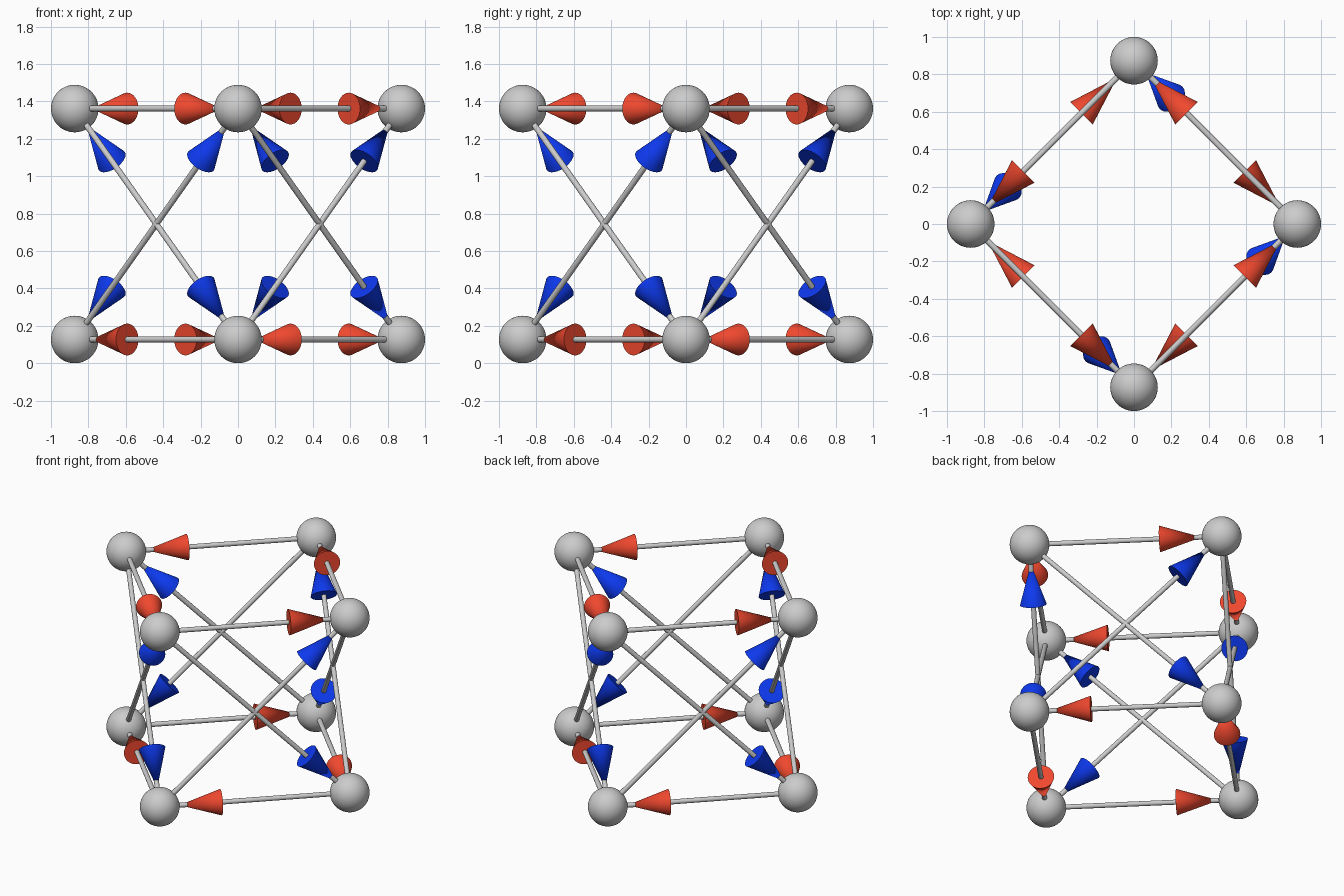
import bpy
from math import radians
from mathutils import Vector

if "Cube" in bpy.data.objects:
    bpy.data.objects.remove(bpy.data.objects["Cube"])

R = 0.127            # ball radius
D = 1.0 - R          # ball distance from the axis
Z0, Z1 = R, R + D * 2 ** 0.5   # cube: height equals side length
ROD_R, HEAD_R, HEAD_L = 0.016, 0.085, 0.27


def material(name, color):
    m = bpy.data.materials.new(name)
    m.diffuse_color = color
    m.use_nodes = True
    m.node_tree.nodes["Principled BSDF"].inputs["Base Color"].default_value = m.diffuse_color
    return m


red = material("red", (0.87, 0.065, 0.028, 1))
blue = material("blue", (0.004, 0.04, 0.85, 1))


def finish(name, mat=None):
    ob = bpy.context.object
    ob.name = name
    bpy.ops.object.shade_smooth_by_angle(angle=radians(35))
    if mat:
        ob.data.materials.append(mat)


def arrow(name, a, b, mat):
    """Grey rod from ball a to ball b with a coloured head touching ball b."""
    d = (b - a).normalized()
    rot = d.to_track_quat('Z', 'Y').to_euler()
    start, tip = a + d * R * 0.9, b - d * R
    bpy.ops.mesh.primitive_cylinder_add(
        vertices=24, radius=ROD_R, depth=(tip - start).length + 0.02,
        location=(start + tip) / 2 + d * 0.01, rotation=rot)
    finish(name + "_rod")
    bpy.ops.mesh.primitive_cone_add(
        vertices=32, radius1=HEAD_R, radius2=0, depth=HEAD_L,
        location=tip - d * HEAD_L / 2, rotation=rot)
    finish(name + "_head", mat)


# Corner positions, counter-clockwise from the front
ring = [(0, -D), (D, 0), (0, D), (-D, 0)]
low = [Vector((x, y, Z0)) for x, y in ring]
high = [Vector((x, y, Z1)) for x, y in ring]

# Balls
for label, corners in (("lower", low), ("upper", high)):
    for i, p in enumerate(corners):
        bpy.ops.mesh.primitive_uv_sphere_add(
            segments=48, ring_count=24, radius=R, location=p)
        finish(f"{label}_ball_{i}")

for i in range(4):
    j = (i + 1) % 4
    # Red edges: upper ring counter-clockwise, lower ring clockwise
    arrow(f"upper_edge_{i}", high[i], high[j], red)
    arrow(f"lower_edge_{i}", low[j], low[i], red)
    # Blue crossing diagonals on each side
    arrow(f"rising_diagonal_{i}", low[i], high[j], blue)
    arrow(f"falling_diagonal_{i}", high[i], low[j], blue)
